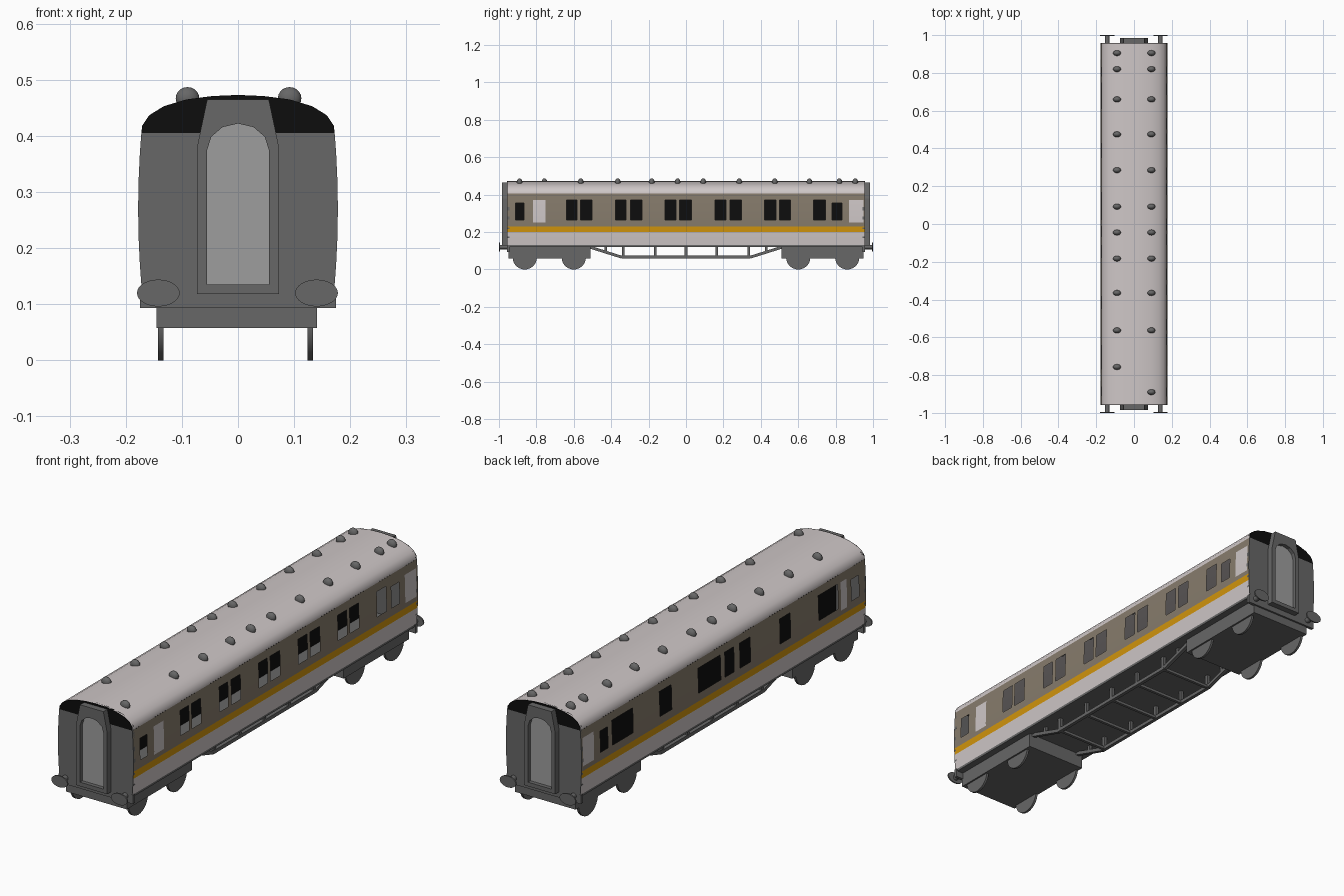
import bpy, bmesh, math
from mathutils import Vector

if "Cube" in bpy.data.objects:
    bpy.data.objects.remove(bpy.data.objects["Cube"])


def material(name, rgb):
    m = bpy.data.materials.new(name)
    m.diffuse_color = (*rgb, 1)
    m.use_nodes = True
    m.node_tree.nodes["Principled BSDF"].inputs["Base Color"].default_value = m.diffuse_color
    return m


LIGHT = material("pale_grey", (0.62, 0.57, 0.57))
BROWN = material("taupe", (0.24, 0.20, 0.15))
GOLD = material("gold", (0.64, 0.30, 0.004))
DARK = material("dark_grey", (0.135, 0.135, 0.135))
DOOR = material("mid_grey", (0.34, 0.34, 0.34))
BLACK = material("black", (0.004, 0.004, 0.004))


def mesh(name, verts, faces, mats, idx=None, recalc=True):
    me = bpy.data.meshes.new(name)
    me.from_pydata(verts, [], faces)
    for m in mats:
        me.materials.append(m)
    if idx:
        for p, i in zip(me.polygons, idx):
            p.material_index = i
    bm = bmesh.new()
    bm.from_mesh(me)
    bmesh.ops.remove_doubles(bm, verts=bm.verts, dist=1e-5)
    if recalc:
        bmesh.ops.recalc_face_normals(bm, faces=bm.faces)
    bm.to_mesh(me)
    bm.free()
    ob = bpy.data.objects.new(name, me)
    bpy.context.collection.objects.link(ob)
    return ob


def smooth(ob):
    bpy.ops.object.select_all(action='DESELECT')
    ob.select_set(True)
    bpy.context.view_layer.objects.active = ob
    bpy.ops.object.shade_smooth_by_angle(angle=math.radians(35))


def prism(name, pts, y0, y1, mat):
    """Extrude an x-z outline along y."""
    n = len(pts)
    v = [(x, y, z) for y in (y0, y1) for x, z in pts]
    f = [tuple(range(n)), tuple(range(n, 2 * n))]
    f += [(i, (i + 1) % n, n + (i + 1) % n, n + i) for i in range(n)]
    return mesh(name, v, f, [mat])


def box(name, x0, x1, y0, y1, z0, z1, mat):
    return prism(name, [(x0, z0), (x1, z0), (x1, z1), (x0, z1)], y0, y1, mat)


def bar(name, p, q, w, mat):
    p, q = Vector(p), Vector(q)
    bpy.ops.mesh.primitive_cube_add(size=1, location=(p + q) / 2)
    ob = bpy.context.object
    ob.name = name
    ob.scale = (w, w, (q - p).length)
    ob.rotation_mode = 'QUATERNION'
    ob.rotation_quaternion = (q - p).to_track_quat('Z', 'Y')
    ob.data.materials.append(mat)


def disc(name, loc, r, depth, rot, mat, sides=32, scale=(1, 1, 1)):
    bpy.ops.mesh.primitive_cylinder_add(vertices=sides, radius=r, depth=depth,
                                        location=loc, rotation=rot)
    ob = bpy.context.object
    ob.name = name
    ob.scale = scale
    ob.data.materials.append(mat)
    smooth(ob)


def bulge(z):
    return 0.178 - 0.006 * ((z - 0.27) / 0.138) ** 2


# Side walls: grid of cells; windows left open, door panes pale
ZS = [0.13, 0.165, 0.20, 0.23, 0.25, 0.265, 0.31, 0.355, 0.37, 0.405]
RIGHT_WIN = [(-.64, -.583), (-.564, -.503), (-.377, -.32), (-.297, -.236), (-.112, -.054),
             (-.034, .03), (.154, .214), (.234, .298), (.42, .48), (.5, .56), (.683, .745)]
LEFT_WIN = [(.61, .75), (.35, .43), (.02, .17), (-.07, -.01), (-.18, -.11), (-.45, -.38),
            (-.77, -.64)]


def side_wall(name, s, windows, small, panes):
    cuts = [(a, b, .265, .37) for a, b in windows] + [(a, b, .265, .355) for a, b in small]
    ys = sorted({-.955, .955, *[v for r in cuts + panes for v in r[:2]]})
    v, f, idx = [], [], []
    for y0, y1 in zip(ys, ys[1:]):
        for z0, z1 in zip(ZS, ZS[1:]):
            y, z = (y0 + y1) / 2, (z0 + z1) / 2
            if any(a < y < b and c < z < d for a, b, c, d in cuts):
                continue
            pane = any(a < y < b and .25 < z < .37 for a, b in panes)
            k = len(v)
            v += [(s * bulge(h), q, h) for q, h in ((y0, z0), (y1, z0), (y1, z1), (y0, z1))]
            f.append((k, k + 1, k + 2, k + 3) if s > 0 else (k + 3, k + 2, k + 1, k))
            idx.append(0 if z < .2 or pane else 1 if z < .23 else 2)
    smooth(mesh(name, v, f, [LIGHT, GOLD, BROWN], idx, recalc=False))


side_wall("right_wall", 1, RIGHT_WIN, [(-.912, -.865), (.78, .833)],
          [(-.818, -.752), (.872, .948)])
side_wall("left_wall", -1, LEFT_WIN, [(.78, .83), (-.91, -.86)],
          [(.872, .948), (-.83, -.79)])

# Roof sheet
half = [(.172, .405), (.171, .418), (.158, .437), (.132, .453), (.092, .465), (.046, .471)]
arc = half + [(0, .473)] + [(-x, z) for x, z in reversed(half)]
n = len(arc)
roof = mesh("roof", [(x, y, z) for y in (-.955, .955) for x, z in arc],
            [(i, i + n, i + n + 1, i + 1) for i in range(n - 1)], [LIGHT], recalc=False)
roof.data.flip_normals() if roof.data.polygons[n // 2].normal.z < 0 else None
smooth(roof)

# Floor and black corridor partition seen through the windows
box("floor", -.171, .171, -.95, .95, .12, .132, DARK)
box("partition", -.045, -.037, -.945, .945, .132, .455, BLACK)

# Roof ventilators
shared = [.82, .66, .475, .285, .092, -.045, -.183, -.365, -.563]
for x, ys in ((-.09, [.905, *shared, -.757]), (.092, [.905, *shared, -.89])):
    for y in ys:
        bpy.ops.mesh.primitive_uv_sphere_add(segments=16, ring_count=10, radius=1,
                                             location=(x, y, .467))
        vent = bpy.context.object
        vent.name = "roof_vent"
        vent.scale = (.021, .015, .020)
        vent.data.materials.append(DARK)
        smooth(vent)

# Both ends: end panel, black dome, gangway, door, buffers, bogie
zs = [.13, .17, .22, .27, .32, .37, .405]
panel = [(bulge(z), z) for z in zs] + [(-bulge(z), z) for z in reversed(zs)]
panel += [(-.175, .13), (-.175, .093), (.175, .093), (.175, .13)]
inner = [(-.055, .135)] + [(.055 * math.cos(math.radians(a)), .375 + .047 * math.sin(math.radians(a)))
                           for a in range(180, -1, -30)] + [(.055, .135)]
left = [(-.073, .118), (-.073, .38), (-.064, .4225), (-.055, .465)]
outer = left + [(0, .465)] + [(-x, z) for x, z in reversed(left)]
for s in (-1, 1):
    prism("end_panel", panel, s * .945, s * .958, DARK)
    prism("end_dome", arc, s * .945, s * .958, BLACK)
    # gangway frame: back outer, front outer, front inner, recessed inner loops
    loops = [(outer, .955), (outer, .985), (inner, .985), (inner, .968)]
    m = len(outer)
    v = [(x, s * y, z) for lp, y in loops for x, z in lp]
    f = [(r * m + i, r * m + (i + 1) % m, (r + 1) * m + (i + 1) % m, (r + 1) * m + i)
         for r in range(3) for i in range(m)]
    f.append(tuple(range(m)))
    f.append(tuple(range(3 * m, 4 * m)))
    mesh("gangway", v, f, [DARK, DOOR], [0] * (3 * m + 1) + [1])
    for x in (-.142, .140):
        disc("buffer_head", (x, s * .997, .12), .038, .006, (math.pi / 2, 0, 0), DARK,
             scale=(1, .63, 1))
        disc("buffer_shank", (x, s * .975, .12), .012, .045, (math.pi / 2, 0, 0), DARK, 16)
    box("bogie", -.145, .141, s * .51, s * .95, .058, .125, DARK)
    for y in (.6, .862):
        for x in (-.138, .129):
            disc("wheel", (x, s * y, .065), .065, .01, (0, math.pi / 2, 0), DARK)

# Underframe trusses
for x in (-.12, .12):
    path = [(-.51, .118), (-.345, .066), (.345, .066), (.51, .118)]
    for (a, b), (c, d) in zip(path, path[1:]):
        bar("truss_rail", (x, a, b), (x, c, d), .015, DARK)
    for y in (-.43, -.335, -.165, 0, .165, .335, .43):
        bar("truss_post", (x, y, .066 if abs(y) < .4 else .093), (x, y, .125), .014, DARK)
for y in (-.335, -.165, 0, .165, .335):
    bar("truss_cross_bar", (-.12, y, .066), (.12, y, .066), .012, DARK)
